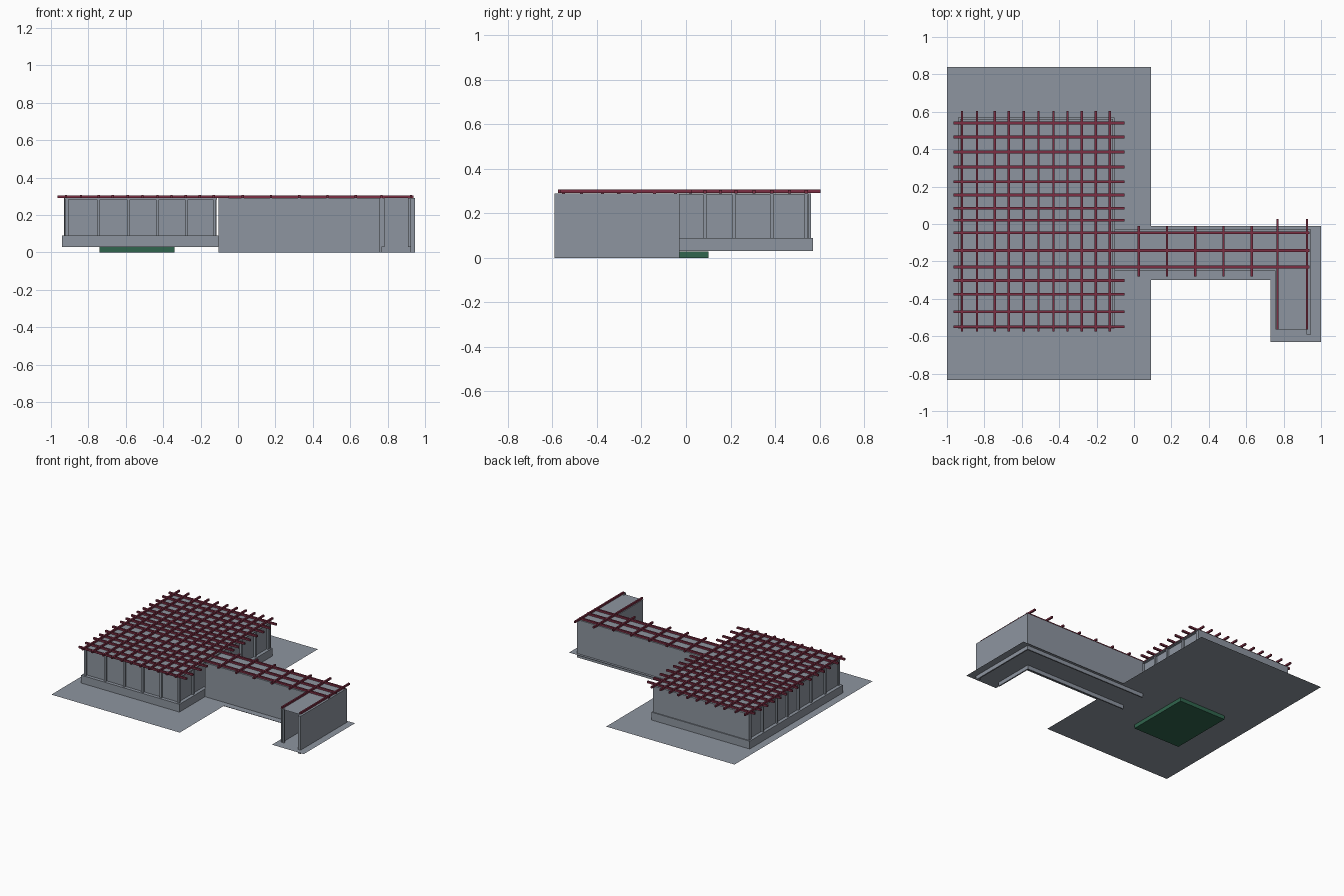
import bpy
import bmesh

cube = bpy.data.objects.get("Cube")
if cube:
    bpy.data.objects.remove(cube, do_unlink=True)


def material(name, color):
    m = bpy.data.materials.new(name)
    m.use_nodes = True
    m.diffuse_color = (*color, 1)
    m.node_tree.nodes["Principled BSDF"].inputs["Base Color"].default_value = (*color, 1)
    return m


GREY = material("blue_grey", (0.27, 0.30, 0.35))
RED = material("dark_red", (0.20, 0.027, 0.055))
GREEN = material("deep_green", (0.03, 0.13, 0.075))


def finish(name, bm, mat):
    mesh = bpy.data.meshes.new(name)
    bm.to_mesh(mesh)
    bm.free()
    mesh.materials.append(mat)
    obj = bpy.data.objects.new(name, mesh)
    bpy.context.collection.objects.link(obj)
    return obj


def box(name, x, y, z, mat=GREY):
    """Box from (low, high) ranges on each axis."""
    bm = bmesh.new()
    bmesh.ops.create_cube(bm, size=1)
    for v in bm.verts:
        v.co = [r[0] if c < 0 else r[1] for c, r in zip(v.co, (x, y, z))]
    return finish(name, bm, mat)


def sheet(name, outline, z, mat=GREY):
    """Flat polygon at one height."""
    bm = bmesh.new()
    bm.faces.new([bm.verts.new((px, py, z)) for px, py in outline])
    return finish(name, bm, mat)


def around(c, half):
    return (c - half, c + half)


GROUND, SILL, TOP = 0.03, 0.09, 0.29
W, E, S, N = -0.94, -0.105, -0.56, 0.57

# Ground plane under hall and passage
sheet("ground", [(-1, -0.835), (0.09, -0.835), (0.09, -0.3), (0.73, -0.3), (0.73, -0.63),
                 (1, -0.63), (1, -0.01), (0.09, -0.01), (0.09, 0.84), (-1, 0.84)], GROUND)

# Sunken pool below the hall
box("pool", (-0.74, -0.34), (-0.4, 0.10), (0, GROUND - 0.001), GREEN)

# Hall: plinth, panel walls, solid back wall and roof
box("plinth", (W, E), (S, N), (GROUND, SILL))
IN = 0.026
box("front_panels", (W + IN, E - IN), (S + IN, S + IN + 0.008), (SILL, TOP))
box("right_panels", (W + IN, W + IN + 0.008), (S + IN, N - 0.01), (SILL, TOP))
box("left_panels", (E - IN - 0.008, E - IN), (S + IN, N - 0.01), (SILL, TOP))
box("back_wall", (W + 0.01, E - 0.01), (N - 0.02, N - 0.008), (SILL, TOP))
box("roof", (W + 0.012, E - 0.008), (S + 0.012, N - 0.008), (TOP - 0.006, TOP))

# Hall posts along the front and both sides
for px in (-0.915, -0.745, -0.585, -0.43, -0.275, -0.125):
    box("front_post", around(px, 0.008), around(S + 0.02, 0.008), (SILL, TOP))
for py in (-0.37, -0.2, -0.05, 0.085, 0.215, 0.385, 0.54):
    for px in (W + 0.02, E - 0.02):
        box("side_post", around(px, 0.008), around(py, 0.008), (SILL, TOP))

# Passage walls, open at the front end of the bend
T = 0.01
box("passage_back_wall", (E, 0.945), (-0.03 - T, -0.03), (0, TOP))
box("passage_front_wall", (E, 0.765), (-0.25, -0.25 + T), (0, TOP))
box("bend_inner_wall", (0.757, 0.767), (-0.56, -0.25), (0, TOP))
box("bend_outer_wall", (0.935, 0.945), (-0.59, -0.03), (0, TOP))
box("bend_end_return", (0.922, 0.945), (-0.59, -0.565), (0, TOP))
for px in (0.775, 0.917):
    box("bend_post", around(px, 0.007), around(-0.553, 0.007), (GROUND, TOP))

# Passage roof
sheet("passage_roof", [(E, -0.25), (0.757, -0.25), (0.757, -0.565), (0.945, -0.565),
                       (0.945, -0.03), (E, -0.03)], TOP - 0.002)

# Red roof lattice: long beams and cross beams
LOW, HIGH = (TOP, 0.304), (TOP + 0.002, 0.306)


def beam_x(py, x0, x1):
    box("long_beam", (x0, x1), around(py, 0.007), LOW, RED)


def beam_y(px, y0, y1):
    box("cross_beam", around(px, 0.006), (y0, y1), HIGH, RED)


for py in (0.54, 0.465, 0.385, 0.305, 0.225, 0.155, 0.085, 0.02,
           -0.302, -0.375, -0.47, -0.55):
    beam_x(py, -0.965, -0.05)
for py in (-0.047, -0.142, -0.23):
    beam_x(py, -0.965, 0.937)
for px in (-0.92, -0.84, -0.745, -0.67, -0.59, -0.51, -0.43, -0.355, -0.28, -0.205, -0.13):
    beam_y(px, -0.575, 0.605)
for i in range(5):
    beam_y(0.025 + 0.151 * i, -0.28, -0.012)
for px in (0.767, 0.925):
    beam_y(px, -0.565, 0.028)
